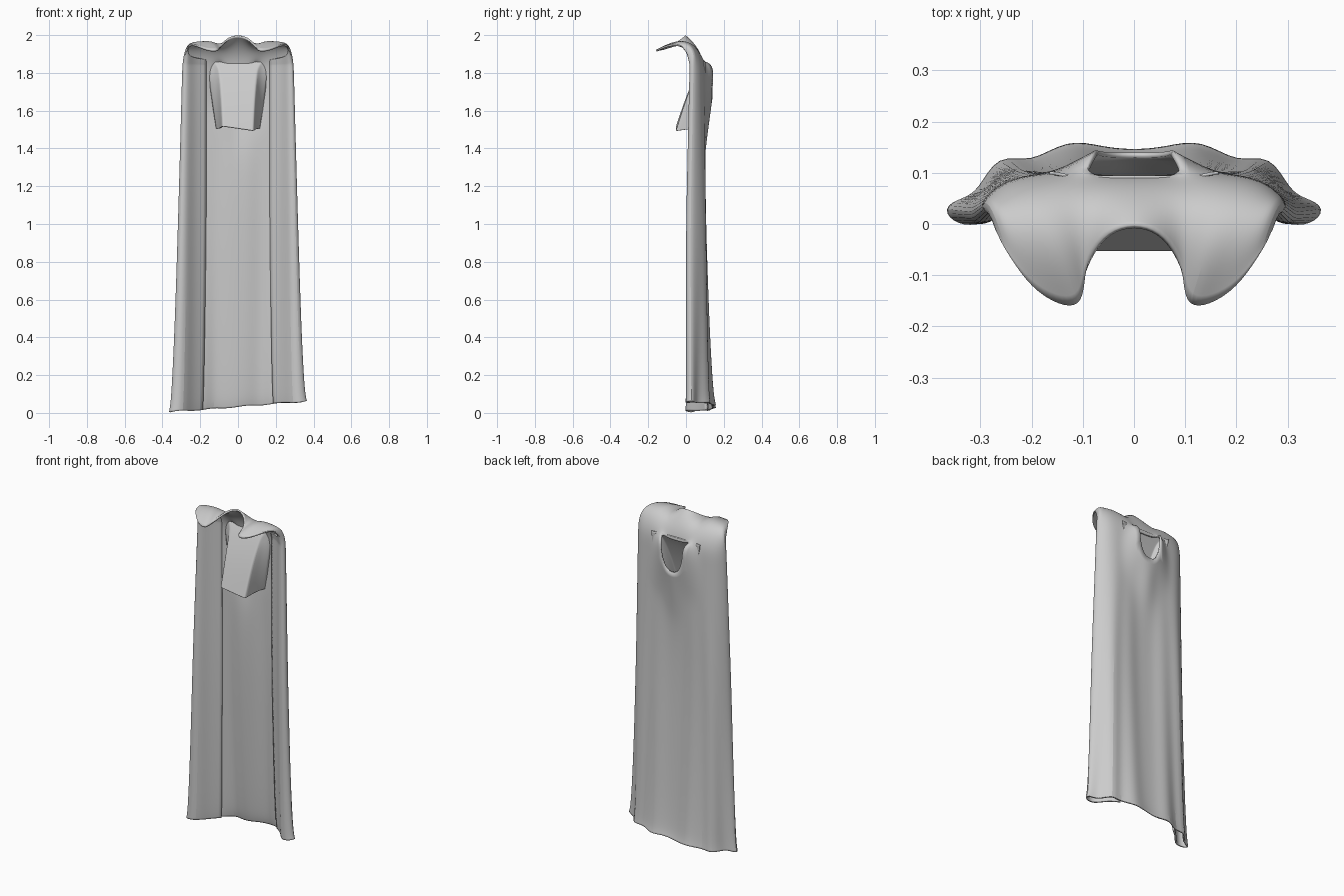
import bpy, math
from mathutils import Vector

if "Cube" in bpy.data.objects:
    bpy.data.objects.remove(bpy.data.objects["Cube"])

cloth = bpy.data.materials.new("grey_cloth")
cloth.use_nodes = True
grey = (0.6, 0.6, 0.6, 1)
cloth.diffuse_color = grey
cloth.node_tree.nodes["Principled BSDF"].inputs["Base Color"].default_value = grey

# Half cross-sections (x, y) from the middle, round the side edge and back inside
HEM = [(0, .14), (.06, .145), (.13, .163), (.2, .112), (.265, .135), (.3, .06), (.335, .045), (.37, .03),
       (.345, .003), (.295, .0), (.25, .065), (.19, .112)]
WAIST = [(0, .09), (.06, .09), (.12, .105), (.18, .095), (.235, .105), (.27, .08), (.3, .05), (.318, .022),
         (.305, .003), (.275, .006), (.235, .055), (.17, .092)]
SHOULDER = [(0, .09), (.06, .09), (.105, .09), (.15, .095), (.2, .09), (.245, .08), (.275, .06), (.294, .038),
            (.285, .022), (.265, .025), (.23, .06), (.17, .088)]
# Front border of the collar: neck curve, wing, then the lining below it (x, y, z)
COLLAR = [(0, 0, 2), (.05, -.015, 1.985), (.085, -.06, 1.95), (.1, -.115, 1.925), (.105, -.16, 1.92),
          (.145, -.157, 1.915), (.2, -.125, 1.935), (.248, -.055, 1.955), (.272, .0, 1.93), (.262, .015, 1.89),
          (.225, .055, 1.88), (.17, .08, 1.87)]
ROWS = [0, .04, .12, .3, .6, 1, 1.3, 1.42, 1.54, 1.66, 1.75, 1.84]
N = len(HEM) - 1
LINING = 9


def mix(a, b, t):
    return a + (b - a) * t


def body_point(i, z):
    """Point of the hanging cloth in column i at height z."""
    k, side = abs(i), (1 if i >= 0 else -1)
    if z < 1:
        a, b, t = HEM[k], WAIST[k], z ** 0.6
    else:
        a, b, t = WAIST[k], SHOULDER[k], (z - 1) / .84
    x, y = mix(a[0], b[0], t), mix(a[1], b[1], t)
    # backward bulge that forms the slot pocket
    if z < 1.8 and k < LINING:
        rise = min(1, max(0, (z - 1.32) / .3))
        y += .045 * rise * max(0, 1 - x / mix(.06, .14, rise))
    x *= side
    fade = max(0, 1 - z / .3)
    lift = (.033 + .08 * x + .006 * math.sin(x * 35)) * fade
    return Vector((x, y, max(0, z * (1 - .1 * fade) + lift)))


def collar_point(i, t):
    """Curl forward from the shoulder row to the collar border."""
    k, side = abs(i), (1 if i >= 0 else -1)
    p0 = body_point(i, ROWS[-1])
    p2 = Vector(COLLAR[k])
    p2.x *= side
    reach = max(0, -p2.y) / .16
    p1 = Vector((mix(p0.x, p2.x, .3), mix(.075, .05, reach), mix(1.93, 2.05, reach)))
    if k >= LINING - 1:
        p1 = (p0 + p2) / 2
    return p0 * (1 - t) ** 2 + p1 * 2 * t * (1 - t) + p2 * t * t


def make_sheet(name, grid, skip=lambda r, c: False, thickness=.01):
    """Smooth thin cloth from a grid of points."""
    w = len(grid[0])
    verts = [p for row in grid for p in row]
    faces = [(r * w + c, r * w + c + 1, (r + 1) * w + c + 1, (r + 1) * w + c)
             for r in range(len(grid) - 1) for c in range(w - 1) if not skip(r, c)]
    mesh = bpy.data.meshes.new(name)
    mesh.from_pydata(verts, [], faces)
    mesh.materials.append(cloth)
    ob = bpy.data.objects.new(name, mesh)
    bpy.context.collection.objects.link(ob)
    sub = ob.modifiers.new("soften", "SUBSURF")
    sub.levels = sub.render_levels = 2
    sub.boundary_smooth = "PRESERVE_CORNERS"
    solid = ob.modifiers.new("thickness", "SOLIDIFY")
    solid.thickness = thickness
    solid.offset = 0
    bpy.ops.object.select_all(action="DESELECT")
    ob.select_set(True)
    bpy.context.view_layer.objects.active = ob
    bpy.ops.object.shade_smooth_by_angle(angle=math.radians(50))


# Cape with curled collar, lined sides and a slot in the upper back
columns = range(-N, N + 1)
grid = [[body_point(i, z) for i in columns] for z in ROWS]
grid += [[collar_point(i, t) for i in columns] for t in (.2, .4, .6, .8, 1)]
slot_row = ROWS.index(1.66)
# U-shaped rim of the slot, flared backward at its upper corners
for side in (-1, 1):
    grid[slot_row][N + side] = Vector((side * .045, .134, 1.675))
    grid[slot_row][N + 2 * side] = Vector((side * .073, .138, 1.755))
    grid[slot_row + 1][N + 2 * side] = Vector((side * .073, .143, 1.84))
    grid[slot_row + 2][N + 2 * side] = Vector((side * .1, .095, 1.86))
make_sheet("cape", grid,
           lambda r, c: slot_row <= r < len(ROWS) - 1 and N - 2 <= c < N + 2)

# Slanted flap that runs from the slot out through the front, blending into the cape
flap = []
for t in (0, .1, .2, .4, .6, .8, .97, 1):
    z = mix(1.86, 1.505, t)
    y = mix(.062, -.05, t) + .03 * (1 - t) ** 3
    half = mix(.125, .082, t ** .3)
    outer = mix(.165, .115, t)
    row = [Vector((-outer, .1, z)), Vector((mix(-half, -outer, .35), mix(y, .1, .6), z))]
    row += [Vector((half * s, y, z - .012 * s * t)) for s in (-1, -.95, -.4, .4, .95, 1)]
    row += [Vector((mix(half, outer, .35), mix(y, .1, .6), z)), Vector((outer, .1, z))]
    flap.append(row)
make_sheet("front_flap", flap, thickness=.006)
